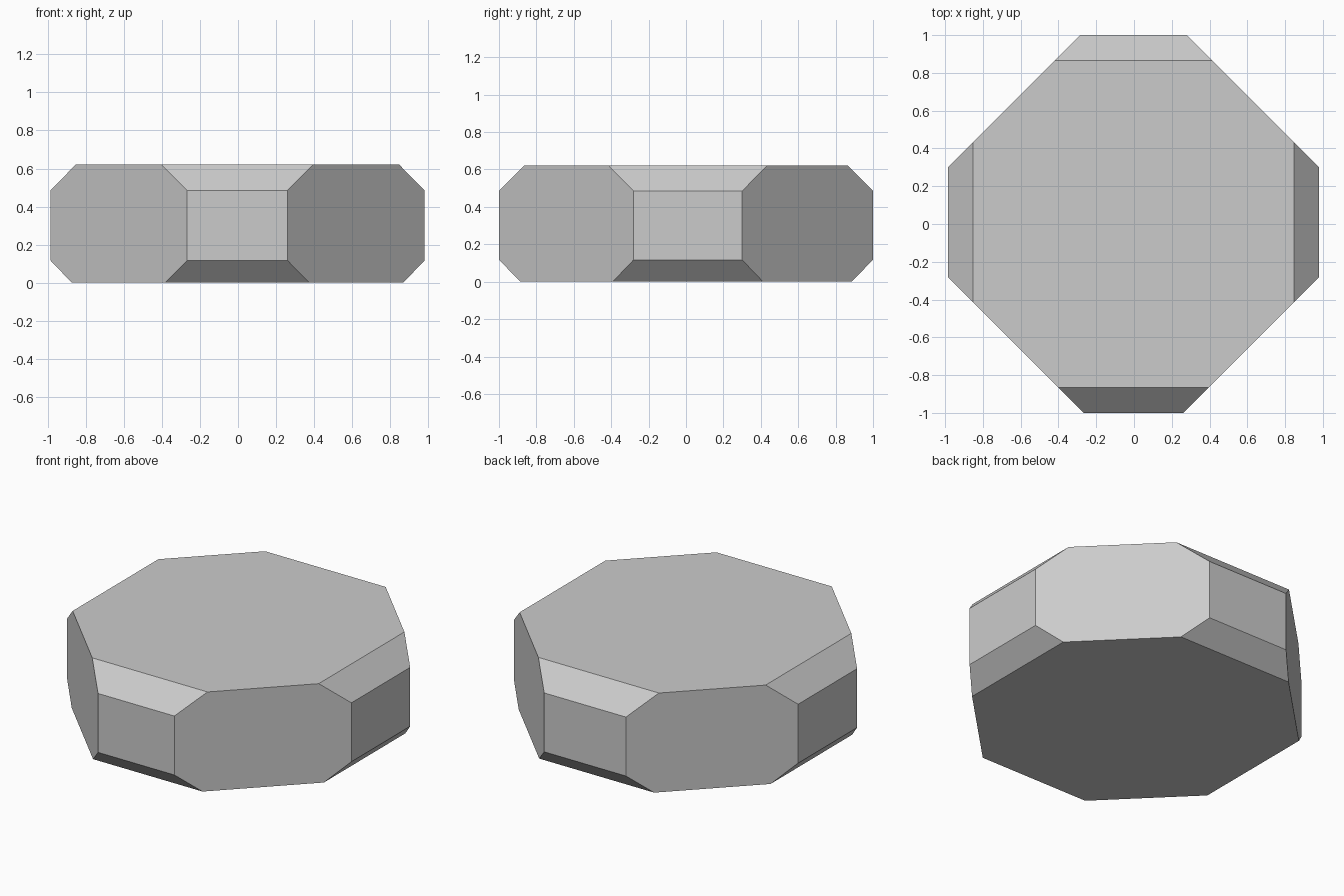
import bpy, bmesh

if "Cube" in bpy.data.objects:
    bpy.data.objects.remove(bpy.data.objects["Cube"])

# Vertical diagonal sides: offsets of the planes |x| + |y| = d
BACK_RIGHT, BACK_LEFT, FRONT_LEFT, FRONT_RIGHT = 1.28, 1.285, 1.267, 1.26

# Levels: z, left, right, front and back extents
LEVELS = [
    (0.0, 0.873, 0.868, 0.885, 0.885),
    (0.117, 0.985, 0.98, 1.0, 1.0),
    (0.485, 0.985, 0.98, 1.0, 1.0),
    (0.62, 0.853, 0.847, 0.865, 0.866),
]


def ring(bm, z, left, right, front, back):
    """Octagon cut out of a rectangle by the four diagonal planes."""
    points = [
        (right, right - FRONT_RIGHT), (right, BACK_RIGHT - right),
        (BACK_RIGHT - back, back), (back - BACK_LEFT, back),
        (-left, BACK_LEFT - left), (-left, left - FRONT_LEFT),
        (front - FRONT_LEFT, -front), (FRONT_RIGHT - front, -front),
    ]
    return [bm.verts.new((x, y, z)) for x, y in points]


# Chamfered octagonal block
bm = bmesh.new()
rings = [ring(bm, *level) for level in LEVELS]
for low, high in zip(rings, rings[1:]):
    for i in range(8):
        j = (i + 1) % 8
        bm.faces.new((low[i], low[j], high[j], high[i]))
bm.faces.new(rings[0][::-1])
bm.faces.new(rings[-1])

# Merge the coplanar strips of the diagonal sides into single faces
bmesh.ops.dissolve_limit(bm, angle_limit=0.01, verts=bm.verts[:], edges=bm.edges[:])
bmesh.ops.recalc_face_normals(bm, faces=bm.faces[:])

mesh = bpy.data.meshes.new("octagonal_block")
bm.to_mesh(mesh)
bm.free()
bpy.context.collection.objects.link(bpy.data.objects.new("octagonal_block", mesh))
